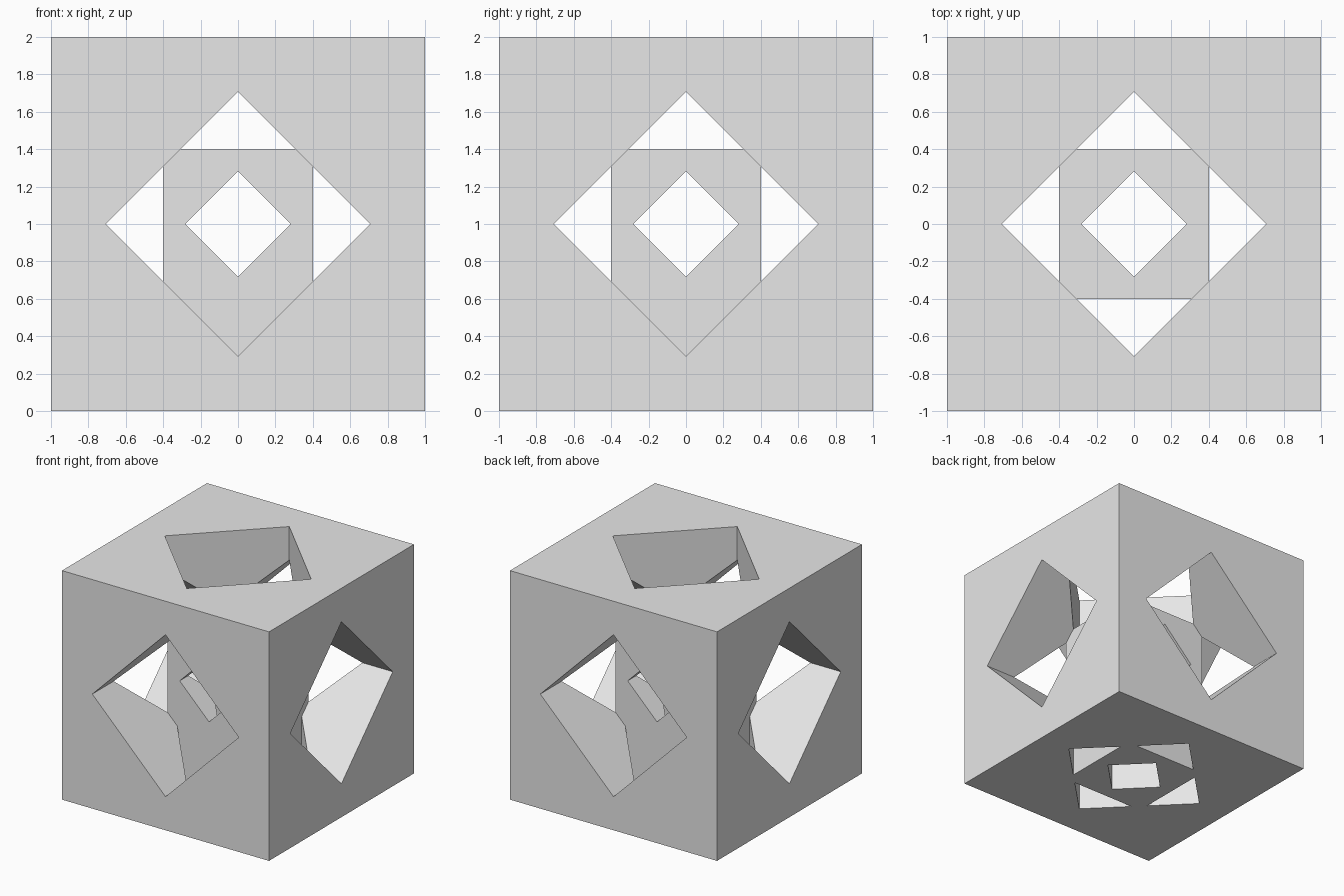
import bpy
from math import pi, sqrt

if "Cube" in bpy.data.objects:
    bpy.data.objects.remove(bpy.data.objects["Cube"], do_unlink=True)

grey = bpy.data.materials.new("light_grey")
grey.use_nodes = True
COLOUR = (0.8, 0.8, 0.8, 1)
grey.diffuse_color = COLOUR
grey.node_tree.nodes["Principled BSDF"].inputs["Base Color"].default_value = COLOUR

CENTRE = (0, 0, 1)


def block(name, width, bottom, top):
    """Square block standing on the z axis."""
    bpy.ops.mesh.primitive_cube_add(size=1, location=(0, 0, (bottom + top) / 2))
    ob = bpy.context.object
    ob.name = name
    ob.scale = (width, width, top - bottom)
    bpy.ops.object.transform_apply(location=True, rotation=True, scale=True)
    ob.data.materials.append(grey)
    return ob


def combine(target, other, operation):
    """Apply a boolean and remove the helper."""
    mod = target.modifiers.new("boolean", "BOOLEAN")
    mod.operation = operation
    mod.solver = "EXACT"
    mod.object = other
    bpy.ops.object.select_all(action="DESELECT")
    target.select_set(True)
    bpy.context.view_layer.objects.active = target
    bpy.ops.object.modifier_apply(modifier=mod.name)
    bpy.data.objects.remove(other, do_unlink=True)


def cut_tunnels(target, side):
    """Cut a diamond tunnel of the given side length along each axis."""
    for turn in ((0, 0, 0), (pi / 2, 0, 0), (0, pi / 2, 0)):
        bpy.ops.mesh.primitive_cylinder_add(
            vertices=4, radius=side / sqrt(2), depth=3, location=CENTRE, rotation=turn)
        cutter = bpy.context.object
        cutter.name = "tunnel_cutter"
        cutter.hide_render = True
        bpy.ops.object.transform_apply(location=True, rotation=True, scale=True)
        combine(target, cutter, "DIFFERENCE")


# Outer cube with wide tunnels
cube = block("pierced_cube", 2, 0, 2)
cut_tunnels(cube, 1)

# Inner column standing on the base, with narrow tunnels
column = block("inner_column", 0.8, 0, 1.4)
cut_tunnels(column, 0.4)

# Join both into one solid
combine(cube, column, "UNION")
cube.data.materials.clear()
cube.data.materials.append(grey)
for face in cube.data.polygons:
    face.material_index = 0
    face.use_smooth = False
